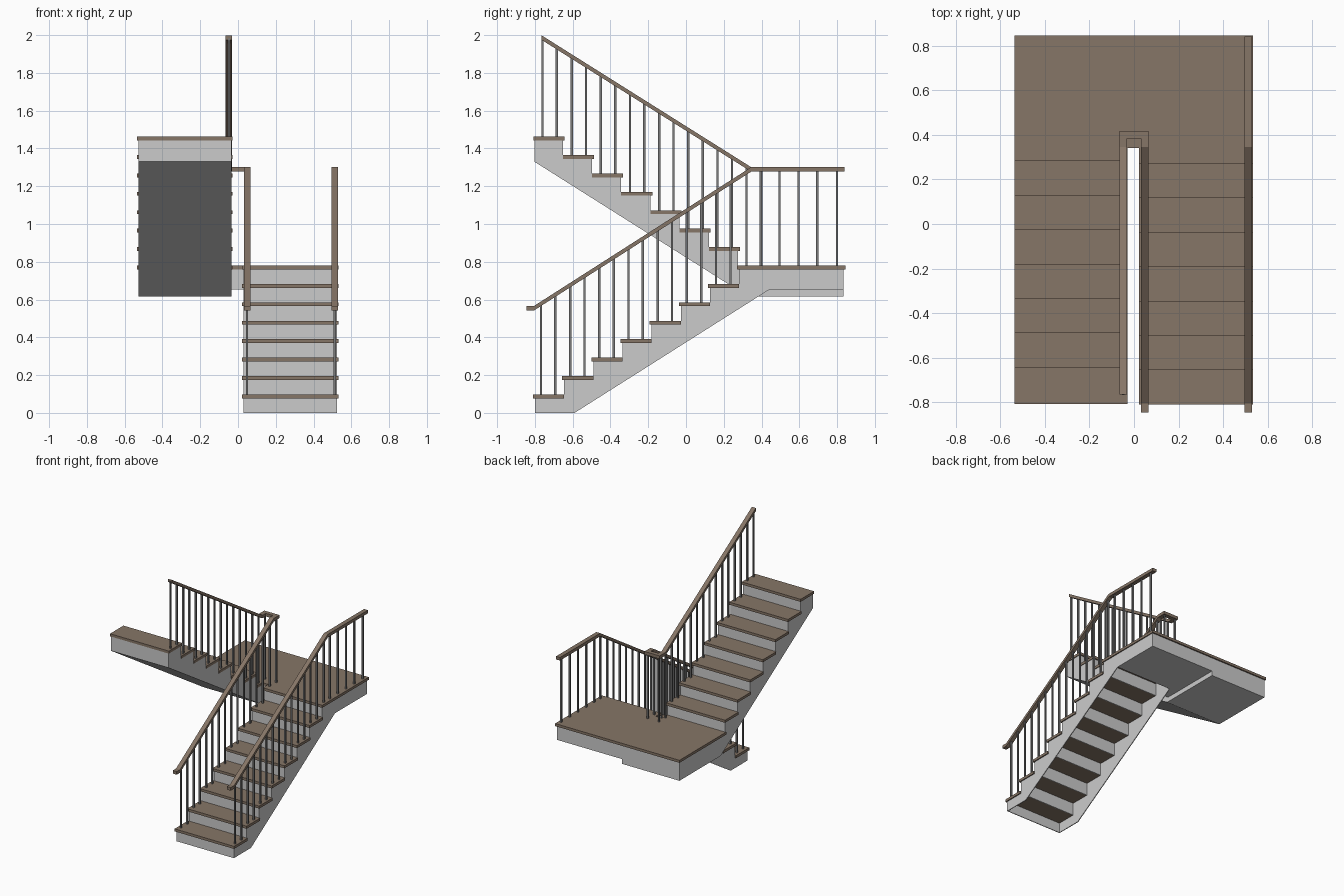
import bpy, bmesh

if "Cube" in bpy.data.objects:
    bpy.data.objects.remove(bpy.data.objects["Cube"])

def material(name, col):
    m = bpy.data.materials.new(name)
    m.diffuse_color = (*col, 1)
    m.use_nodes = True
    m.node_tree.nodes["Principled BSDF"].inputs["Base Color"].default_value = m.diffuse_color
    return m

WOOD = material("brown_wood", (0.24, 0.18, 0.135))
METAL = material("dark_metal", (0.2, 0.2, 0.2))

def finish(name, bm, mat=None):
    bmesh.ops.recalc_face_normals(bm, faces=bm.faces)
    me = bpy.data.meshes.new(name)
    bm.to_mesh(me)
    bm.free()
    if mat:
        me.materials.append(mat)
    ob = bpy.data.objects.new(name, me)
    bpy.context.collection.objects.link(ob)
    return ob

def add_prism(bm, pts, lo, hi, axis='x'):
    """Extrude a yz outline along x, or an xy outline along z."""
    f = (lambda p, t: (t, p[0], p[1])) if axis == 'x' else (lambda p, t: (p[0], p[1], t))
    face = bm.faces.new([bm.verts.new(f(p, lo)) for p in pts])
    ext = bmesh.ops.extrude_face_region(bm, geom=[face])
    d = (hi - lo, 0, 0) if axis == 'x' else (0, 0, hi - lo)
    bmesh.ops.translate(bm, vec=d, verts=[v for v in ext['geom'] if isinstance(v, bmesh.types.BMVert)])

def add_box(bm, x0, x1, y0, y1, z0, z1):
    add_prism(bm, [(y0, z0), (y1, z0), (y1, z1), (y0, z1)], x0, x1)

RISE, RUN, T = 0.0975, 0.1545, 0.02
LAND = 8 * RISE
lower_y = lambda i: -0.81 + RUN * i      # front edge of lower tread i
upper_y = lambda i: 0.285 - RUN * i      # front edge of upper tread i

# wooden treads of both flights
bm = bmesh.new()
for i in range(7):
    z = RISE * (i + 1)
    add_box(bm, 0.022, 0.533, lower_y(i), lower_y(i) + RUN + 0.01, z - T, z)
finish("lower_treads", bm, WOOD)
bm = bmesh.new()
for i in range(7):
    z = LAND + RISE * (i + 1)
    add_box(bm, -0.535, -0.03, upper_y(i) - RUN - 0.01, upper_y(i), z - T, z)
finish("upper_treads", bm, WOOD)

# landing board, notched at the stairwell
bm = bmesh.new()
add_prism(bm, [(-0.535, 0.27), (-0.03, 0.27), (-0.03, 0.34), (0.022, 0.34),
               (0.022, 0.272), (0.533, 0.272), (0.533, 0.845), (-0.535, 0.845)],
          LAND - T, LAND, 'z')
finish("landing_board", bm, WOOD)

# lower flight: thin side stringers, open below
prof = [(-0.59, 0), (-0.80, 0)]
for i in range(8):
    y, z = lower_y(i) + 0.01, RISE * (i + 1) - T
    if i:
        prof.append((y, z - RISE))
    prof.append((y, z))
prof += [(0.835, LAND - T), (0.835, 0.652), (0.44, 0.652)]
bm = bmesh.new()
for x0, x1 in ((0.03, 0.036), (0.519, 0.525)):
    add_prism(bm, prof, x0, x1)
finish("lower_stringers", bm)

# lower risers
bm = bmesh.new()
for i in range(8):
    y = lower_y(i) + 0.01
    add_box(bm, 0.035, 0.52, y, y + 0.006, max(0, RISE * i - T), RISE * (i + 1) - T)
finish("lower_risers", bm)

# landing base below the lower flight side and the stairwell
bm = bmesh.new()
add_box(bm, 0.035, 0.52, 0.44, 0.835, 0.652, LAND - T)
add_box(bm, -0.035, 0.035, 0.34, 0.835, 0.652, LAND - T)
finish("landing_base", bm)

# upper flight: closed body with sloping soffit, joined to its half of the landing
prof = [(0.835, 0.615), (0.835, LAND - T)]
for i in range(7):
    y, z = upper_y(i) - 0.01, LAND + RISE * (i + 1) - T
    prof += [(y, z - RISE), (y, z)]
prof += [(-0.803, LAND + 7 * RISE - T), (-0.803, 1.33), (0.33, 0.615)]
bm = bmesh.new()
add_prism(bm, prof, -0.528, -0.035)
finish("upper_flight_body", bm)

# handrails
H = 0.012
def add_rail(bm, path, x):
    pts = [(y, z - H) for y, z in path] + [(y, z + H) for y, z in reversed(path)]
    add_prism(bm, pts, x - 0.017, x + 0.017)

RZ = 1.289
low = [(-0.845, 0.554), (-0.805, 0.554), (0.345, RZ)]
bm = bmesh.new()
add_rail(bm, low + [(0.84, RZ)], 0.512)
finish("outer_handrail", bm, WOOD)
bm = bmesh.new()
add_rail(bm, low + [(0.416, RZ)], 0.048)
add_rail(bm, [(-0.765, 1.987), (0.345, RZ), (0.416, RZ)], -0.048)
add_box(bm, -0.033, 0.033, 0.384, 0.416, RZ - H, RZ + H)
finish("inner_handrail", bm, WOOD)

# balusters, two per tread plus the landing
def add_baluster(bm, x, y, z0, z1, r=0.006):
    add_box(bm, x - r, x + r, y - r, y + r, z0, z1)

low_z = lambda y: 0.554 + (y + 0.805) * (RZ - 0.554) / 1.15
up_z = lambda y: RZ + (0.345 - y) * (1.987 - RZ) / 1.11
bm = bmesh.new()
for x in (0.512, 0.048):
    for i in range(7):
        for off in (0.042, 0.118):
            y = lower_y(i) + off
            add_baluster(bm, x, y, RISE * (i + 1), low_z(y))
    add_baluster(bm, x, 0.32, LAND, low_z(0.32))
for y in (0.395, 0.495, 0.595, 0.695, 0.80):
    add_baluster(bm, 0.512, y, LAND, RZ)
for x in (-0.048, 0.048):
    add_baluster(bm, x, 0.40, LAND, RZ)
finish("lower_balusters", bm, METAL)
bm = bmesh.new()
for i in range(7):
    for off in (0.042, 0.118):
        y = upper_y(i) - off
        add_baluster(bm, -0.048, y, LAND + RISE * (i + 1), up_z(y))
add_baluster(bm, -0.048, 0.32, LAND, up_z(0.32))
finish("upper_balusters", bm, METAL)
